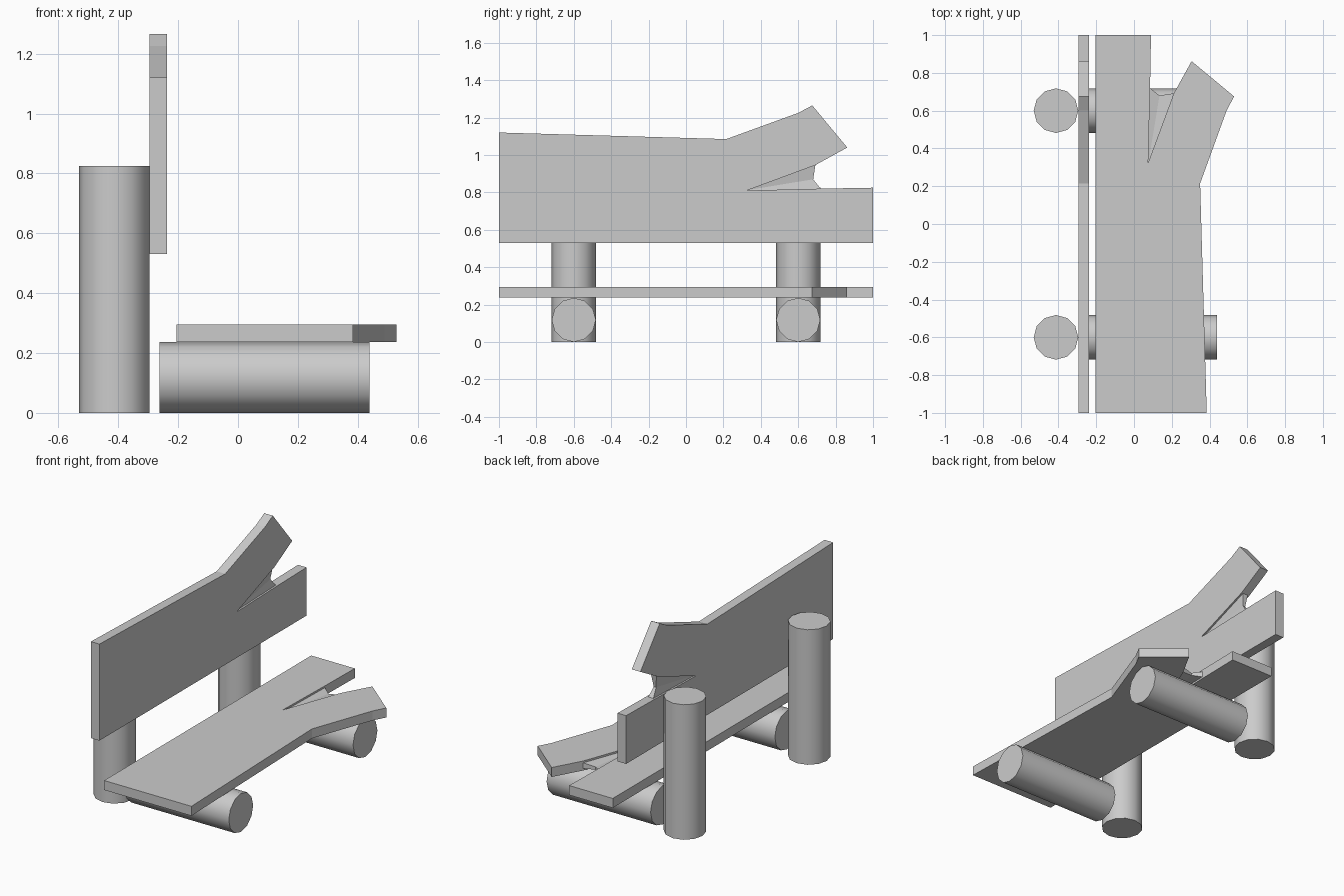
import bpy, bmesh, math

if "Cube" in bpy.data.objects:
    bpy.data.objects.remove(bpy.data.objects["Cube"])

# forked plank outline as (length, width) points
PLANK = [(-1, .53), (1, .53), (1, .825), (.72, .82), (.325, .81), (.69, .945),
         (.862, 1.04), (.675, 1.265), (.60, 1.225), (.215, 1.085), (-1, 1.12)]
# splintered web filling the fork: (length, width, half thickness)
WEB = [(.315, .81, .018), (.722, .817, .018), (.68, .87, .008), (.692, .948, .018)]


def slab(name, points, place, center):
    """Closed solid from an outline, thickness given per point."""
    bm = bmesh.new()
    lo = [bm.verts.new(place(u, w, center - h)) for u, w, h in points]
    hi = [bm.verts.new(place(u, w, center + h)) for u, w, h in points]
    n = len(points)
    if n == 4:  # fold the web along its centre line
        for ring in (lo, hi):
            bm.faces.new([ring[0], ring[1], ring[2]])
            bm.faces.new([ring[0], ring[2], ring[3]])
    else:
        bm.faces.new(lo)
        bm.faces.new(hi)
    for i in range(n):
        j = (i + 1) % n
        bm.faces.new([lo[i], lo[j], hi[j], hi[i]])
    bmesh.ops.recalc_face_normals(bm, faces=bm.faces[:])
    me = bpy.data.meshes.new(name)
    bm.to_mesh(me)
    bm.free()
    bpy.context.collection.objects.link(bpy.data.objects.new(name, me))


def log(name, location, length, rotation=(0, 0, 0)):
    bpy.ops.mesh.primitive_cylinder_add(vertices=12, radius=.118, depth=length,
                                        location=location, rotation=rotation)
    bpy.context.object.name = name
    bpy.ops.object.shade_smooth_by_angle(angle=math.radians(40))


# seat and backrest share the same forked plank
outline = [(u, w, .029) for u, w in PLANK]
placements = {
    "backrest": (lambda u, w, t: (t, u, w), -.266),
    "seat": (lambda u, w, t: (w - .735, u, t), .266),
}
for part, (place, center) in placements.items():
    slab(part, outline, place, center)
    slab(part + "_fork_web", WEB, place, center)

# upright posts and lying support logs
for side, y in (("front", -.6), ("rear", .6)):
    log(side + "_post", (-.413, y, .4125), .825)
    log(side + "_support_log", (.0885, y, .118), .703, (0, math.pi / 2, 0))
